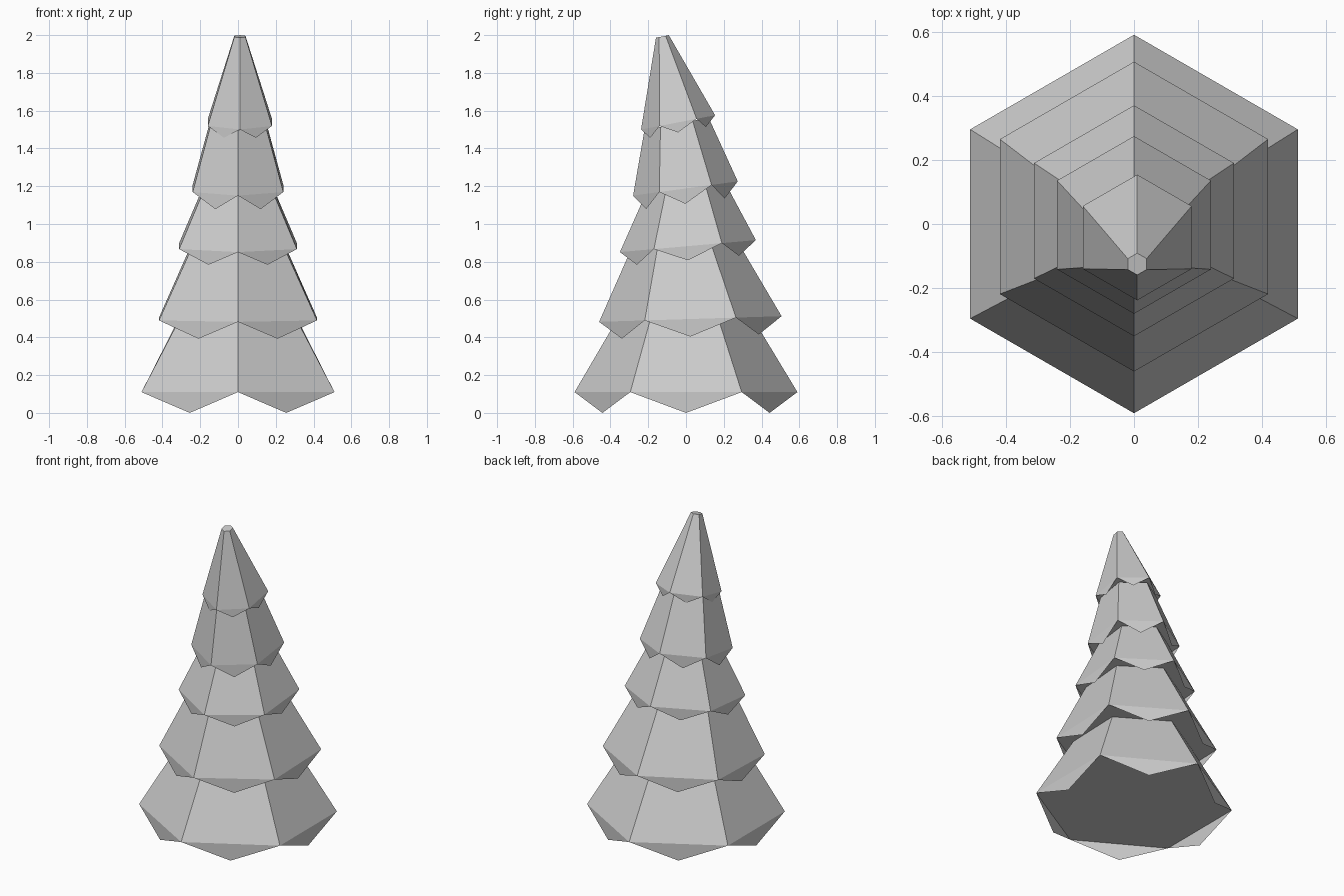
import bpy, bmesh, math

if "Cube" in bpy.data.objects:
    bpy.data.objects.remove(bpy.data.objects["Cube"])


def ring(bm, cx, cy, z, r, tilt):
    """Tilted hexagon with points on the y axis; tilt is rise in z per unit y."""
    pts = []
    for i in range(6):
        a = math.radians(90 + 60 * i)
        y = r * math.sin(a)
        pts.append(bm.verts.new((cx + r * math.cos(a), cy + y, z + tilt * y)))
    return pts


def tier(name, base, top, drop):
    bm = bmesh.new()
    low = ring(bm, *base)
    high = ring(bm, *top)
    # sloping sides
    for i in range(6):
        j = (i + 1) % 6
        bm.faces.new((low[i], low[j], high[j], high[i]))
    # flat underside and top
    bm.faces.new(low[::-1])
    bm.faces.new(high)
    # hanging triangular branch tips, one per side
    for i in range(6):
        a, b = low[i], low[(i + 1) % 6]
        tip = (a.co + b.co) / 2
        tip.z -= drop
        bm.faces.new((b, a, bm.verts.new(tip)))
    mesh = bpy.data.meshes.new(name)
    bm.to_mesh(mesh)
    bm.free()
    obj = bpy.data.objects.new(name, mesh)
    bpy.context.collection.objects.link(obj)


# centre x, centre y, height, radius, tilt of lower and upper rings; tip drop
tiers = [
    ((0, 0, 0.11, 0.59, 0), (0, -0.01, 0.505, 0.355, 0.03), 0.11),
    ((0, 0.023, 0.497, 0.483, 0.031), (0, -0.01, 0.89, 0.28, 0.08), 0.093),
    ((0, 0.01, 0.883, 0.36, 0.088), (0, -0.002, 1.20, 0.205, 0.13), 0.075),
    ((0, -0.003, 1.188, 0.277, 0.136), (0, -0.05, 1.53, 0.17, 0.19), 0.081),
    ((0.01, -0.042, 1.538, 0.196, 0.193), (0.01, -0.125, 1.993, 0.034, 0.2), 0.053),
]
for n, (base, top, drop) in enumerate(tiers, 1):
    tier(f"foliage_tier_{n}", base, top, drop)
